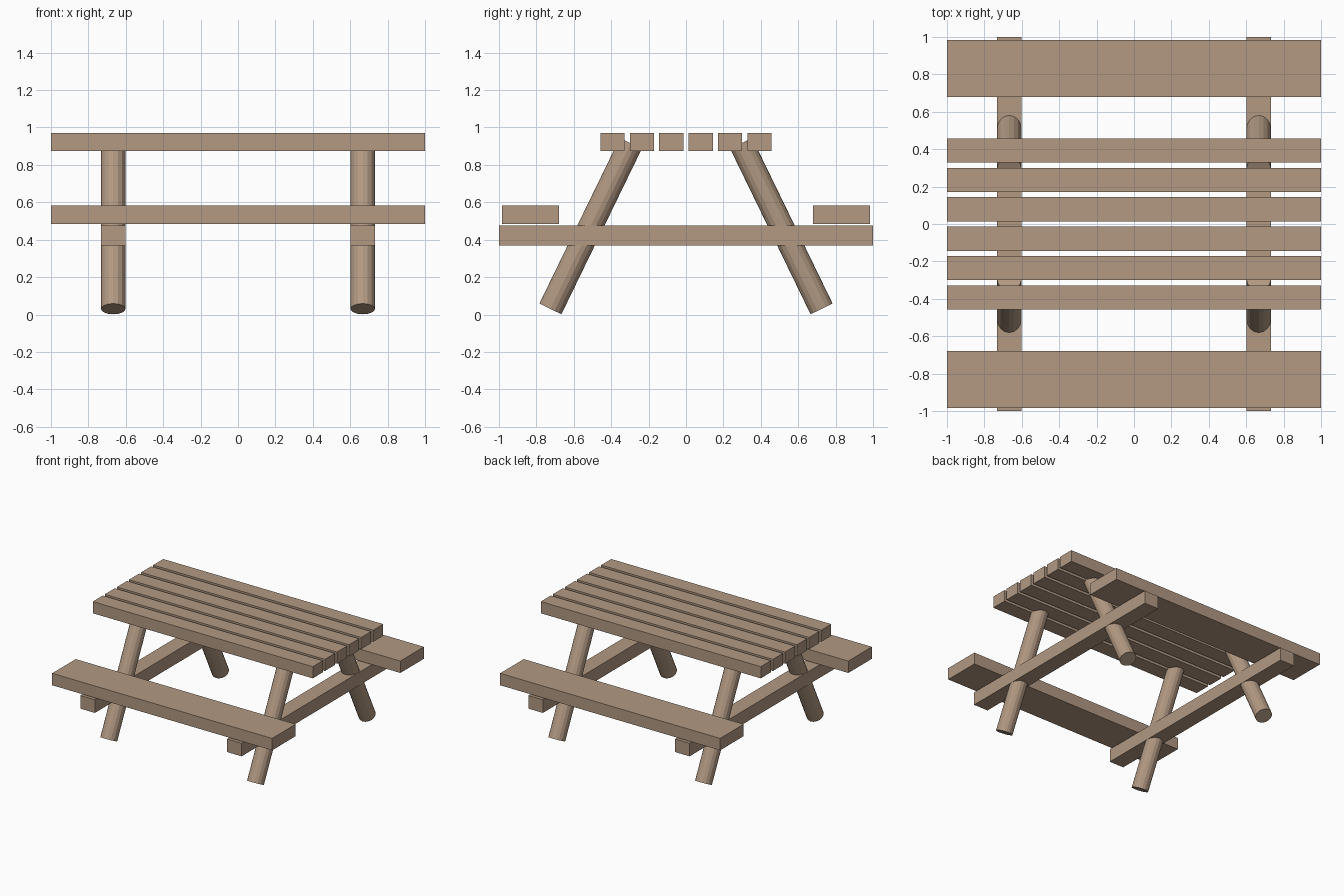
import bpy
from mathutils import Vector

if "Cube" in bpy.data.objects:
    bpy.data.objects.remove(bpy.data.objects["Cube"])

wood = bpy.data.materials.new("weathered wood")
wood.diffuse_color = (0.445, 0.319, 0.225, 1)
wood.use_nodes = True
wood.node_tree.nodes["Principled BSDF"].inputs["Base Color"].default_value = wood.diffuse_color


def finish(name):
    ob = bpy.context.object
    ob.name = name
    ob.data.materials.append(wood)
    return ob


def box(name, centre, size):
    bpy.ops.mesh.primitive_cube_add(size=1, location=centre)
    ob = finish(name)
    ob.scale = size
    bpy.ops.object.transform_apply(location=False, rotation=False, scale=True)
    return ob


def post(name, a, b, radius):
    a, b = Vector(a), Vector(b)
    bpy.ops.mesh.primitive_cylinder_add(vertices=16, radius=radius,
                                        depth=(b - a).length, location=(a + b) / 2)
    ob = finish(name)
    ob.rotation_euler = (b - a).to_track_quat('Z', 'Y').to_euler()
    return ob


# Six tabletop planks
for i in range(6):
    box(f"table_plank_{i + 1}", (0, (i - 2.5) * 0.157, 0.922), (2, 0.13, 0.096))

# Benches on either side
for side, sy in (("front", -1), ("back", 1)):
    box(f"{side}_seat", (0, sy * 0.832, 0.533), (2, 0.306, 0.098))

# Cross beams with a pair of splayed round legs each
for end, sx in (("left", -1), ("right", 1)):
    x = sx * 0.667
    box(f"{end}_cross_beam", (x, 0, 0.423), (0.132, 2, 0.108))
    for side, sy in (("front", -1), ("back", 1)):
        post(f"{side}_{end}_leg", (x, sy * 0.725, 0.030), (x, sy * 0.295, 0.915), 0.0655)
